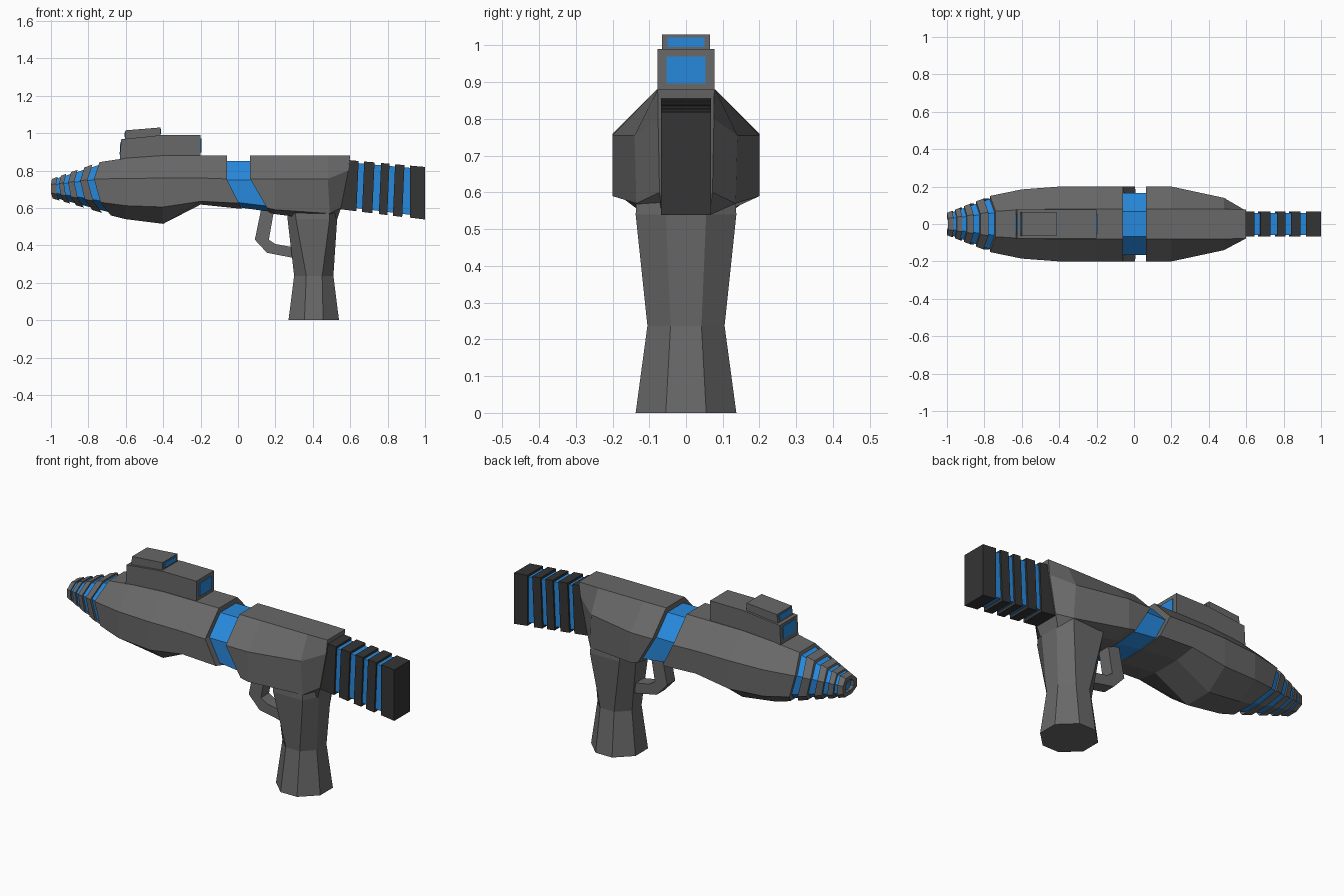
import bpy, bmesh

if "Cube" in bpy.data.objects:
    bpy.data.objects.remove(bpy.data.objects["Cube"])


def material(name, rgb):
    m = bpy.data.materials.new(name)
    m.diffuse_color = (*rgb, 1)
    m.use_nodes = True
    m.node_tree.nodes["Principled BSDF"].inputs["Base Color"].default_value = m.diffuse_color
    return m


BLUE = material("blue", (0.02, 0.25, 0.72))
DARK = material("dark_grey", (0.035, 0.035, 0.035))
GREY = material("mid_grey", (0.14, 0.14, 0.14))


def finish(name, bm, mat):
    bmesh.ops.recalc_face_normals(bm, faces=bm.faces)
    me = bpy.data.meshes.new(name)
    bm.to_mesh(me)
    bm.free()
    me.materials.append(mat)
    ob = bpy.data.objects.new(name, me)
    bpy.context.collection.objects.link(ob)
    return ob


def loft(name, sections, mat=GREY):
    """Skin half-sections of (x, y, z) points, mirrored across y = 0."""
    bm = bmesh.new()
    rings = []
    for s in sections:
        full = list(s) + [(x, -y, z) for x, y, z in reversed(s)]
        rings.append([bm.verts.new(p) for p in full])
    n = len(rings[0])
    for a, b in zip(rings, rings[1:]):
        for i in range(n):
            j = (i + 1) % n
            bm.faces.new((a[i], a[j], b[j], b[i]))
    for r in (rings[0], rings[-1]):
        for i in range(n // 2 - 1):
            bm.faces.new((r[i], r[i + 1], r[n - 2 - i], r[n - 1 - i]))
    return finish(name, bm, mat)


def prism(name, pts, half, mat=GREY):
    """Extrude an x-z outline to y = +-half."""
    bm = bmesh.new()
    f = bm.faces.new([bm.verts.new((x, -half, z)) for x, z in pts])
    ext = bmesh.ops.extrude_face_region(bm, geom=[f])["geom"]
    bmesh.ops.translate(bm, vec=(0, 2 * half, 0),
                        verts=[v for v in ext if isinstance(v, bmesh.types.BMVert)])
    return finish(name, bm, mat)


# Nose: sections blend from the body front to the muzzle
BASE = [(-.74, .068, .845), (-.77, .15, .755), (-.735, .15, .63), (-.68, .065, .56)]
TIP = [(-.995, .03, .755), (-1, .06, .725), (-1, .06, .68), (-.99, .03, .65)]


def nose(t, scale=1.0):
    out = []
    for a, b in zip(BASE, TIP):
        x, y, z = (p + (q - p) * t for p, q in zip(a, b))
        out.append((x, y * scale, .705 + (z - .705) * scale))
    return out


loft("nose_core", [nose(-.05, .9), nose(.9, .88)], BLUE)
for i, (a, b) in enumerate([(.15, .32), (.46, .60), (.70, .81)]):
    loft(f"nose_ring_{i + 1}", [nose(a), nose(b)])
loft("muzzle", [nose(.88), nose(1), nose(1, .6), nose(.9, .6)])

# Front body
loft("front_body", [
    BASE,
    [(-.6, .077, .866), (-.6, .185, .757), (-.6, .185, .612), (-.6, .075, .54)],
    [(-.4, .08, .88), (-.4, .2, .76), (-.4, .2, .605), (-.4, .08, .515)],
    [(-.2, .08, .88), (-.2, .2, .76), (-.2, .2, .635), (-.2, .08, .618)],
    [(-.06, .08, .88), (-.06, .2, .755), (.005, .2, .625), (.02, .08, .595)],
])

# Recessed blue band
loft("body_band", [
    [(-.07, .068, .852), (-.07, .165, .75), (-.01, .165, .63), (.01, .07, .602)],
    [(.08, .068, .852), (.08, .165, .75), (.155, .165, .61), (.17, .07, .58)],
], BLUE)

# Rear body tapering into the stock mount
loft("rear_body", [
    [(.065, .08, .88), (.065, .2, .755), (.155, .2, .60), (.17, .1, .573)],
    [(.2, .08, .88), (.2, .2, .755), (.2, .2, .59), (.2, .11, .567)],
    [(.48, .08, .88), (.48, .14, .755), (.49, .135, .57), (.47, .07, .53)],
    [(.6, .077, .88), (.59, .076, .80), (.55, .072, .60), (.53, .065, .54)],
])


# Octagonal grip
def grip(z, x0, x1, x2, x3, w, e):
    return [(x0, e, z), (x1, w, z), (x2, w, z), (x3, e, z)]


loft("grip", [
    grip(0, .27, .355, .455, .54, .137, .055),
    grip(.237, .30, .365, .45, .51, .105, .042),
    grip(.54, .265, .31, .49, .53, .137, .055),
    grip(.66, .26, .30, .48, .53, .13, .055),
])

# Trigger guard
prism("trigger_guard", [(.125, .6), (.09, .43), (.155, .36), (.32, .328),
                        (.32, .385), (.2, .407), (.165, .43), (.195, .6)], .035)


# Ribbed stock, drooping slightly to the rear
def top(x):
    return .855 - .09 * (x - .6)


def bottom(x):
    return .588 - .125 * (x - .6)


prism("stock_core", [(.58, top(.58) - .012), (.96, top(.96) - .012),
                     (.96, bottom(.96) + .015), (.58, bottom(.58) + .015)], .058, BLUE)
for i, (a, b) in enumerate([(.55, .645), (.675, .73), (.765, .81), (.84, .89), (.92, 1)]):
    lean = .012 if i < 4 else 0
    prism(f"stock_rib_{i + 1}", [(a, top(a)), (b, top(b)), (b - lean, bottom(b)),
                                 (a - lean, bottom(a))], .068, DARK)

# Two-tier sight with blue lenses at both ends
prism("sight_base", [(-.632, .84), (-.625, .967), (-.4, .99), (-.2, .99), (-.2, .86)], .077)
prism("sight_top", [(-.607, .96), (-.6, 1.015), (-.415, 1.03), (-.415, .98)], .065)
for name, x, lean, z0, z1, half in [
        ("sight_base_rear_lens", -.2, 0, .897, .97, .053),
        ("sight_base_front_lens", -.629, .004, .885, .953, .053),
        ("sight_top_rear_lens", -.415, 0, .995, 1.022, .05),
        ("sight_top_front_lens", -.604, .003, .98, 1.008, .05)]:
    prism(name, [(x - .004, z0), (x + .004, z0), (x + .004 + lean, z1),
                 (x - .004 + lean, z1)], half, BLUE)
